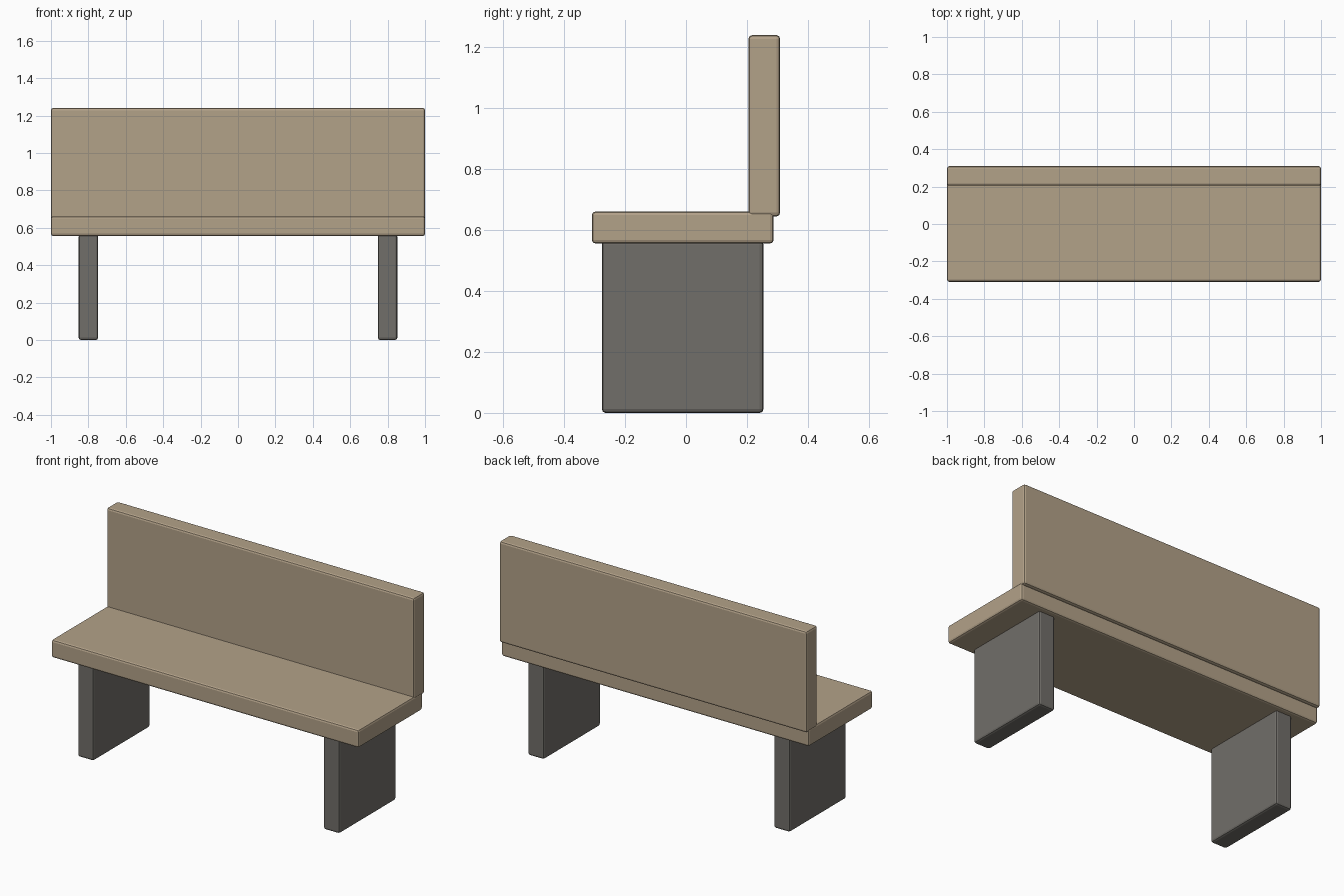
import bpy

if "Cube" in bpy.data.objects:
    bpy.data.objects.remove(bpy.data.objects["Cube"])


def material(name, rgb):
    mat = bpy.data.materials.new(name)
    mat.diffuse_color = (*rgb, 1)
    mat.use_nodes = True
    mat.node_tree.nodes["Principled BSDF"].inputs["Base Color"].default_value = mat.diffuse_color
    return mat


wood = material("wood", (0.45, 0.36, 0.25))
stone = material("dark_stone", (0.165, 0.157, 0.142))


def slab(name, lo, hi, mat):
    """Box between two corners with softly rounded edges."""
    centre = [(a + b) / 2 for a, b in zip(lo, hi)]
    bpy.ops.mesh.primitive_cube_add(size=1, location=centre)
    ob = bpy.context.object
    ob.name = name
    ob.scale = [b - a for a, b in zip(lo, hi)]
    bpy.ops.object.transform_apply(location=False, rotation=False, scale=True)
    bevel = ob.modifiers.new("rounded_edges", 'BEVEL')
    bevel.width = 0.012
    bevel.segments = 2
    ob.data.materials.append(mat)
    return ob


# Seat board and upright backrest
slab("seat", (-1, -0.309, 0.556), (1, 0.288, 0.661), wood)
slab("backrest", (-1, 0.205, 0.645), (1, 0.309, 1.24), wood)

# Pair of slab legs
for side, x in (("left", -0.8), ("right", 0.8)):
    slab(side + "_leg", (x - 0.052, -0.276, 0), (x + 0.052, 0.254, 0.565), stone)
